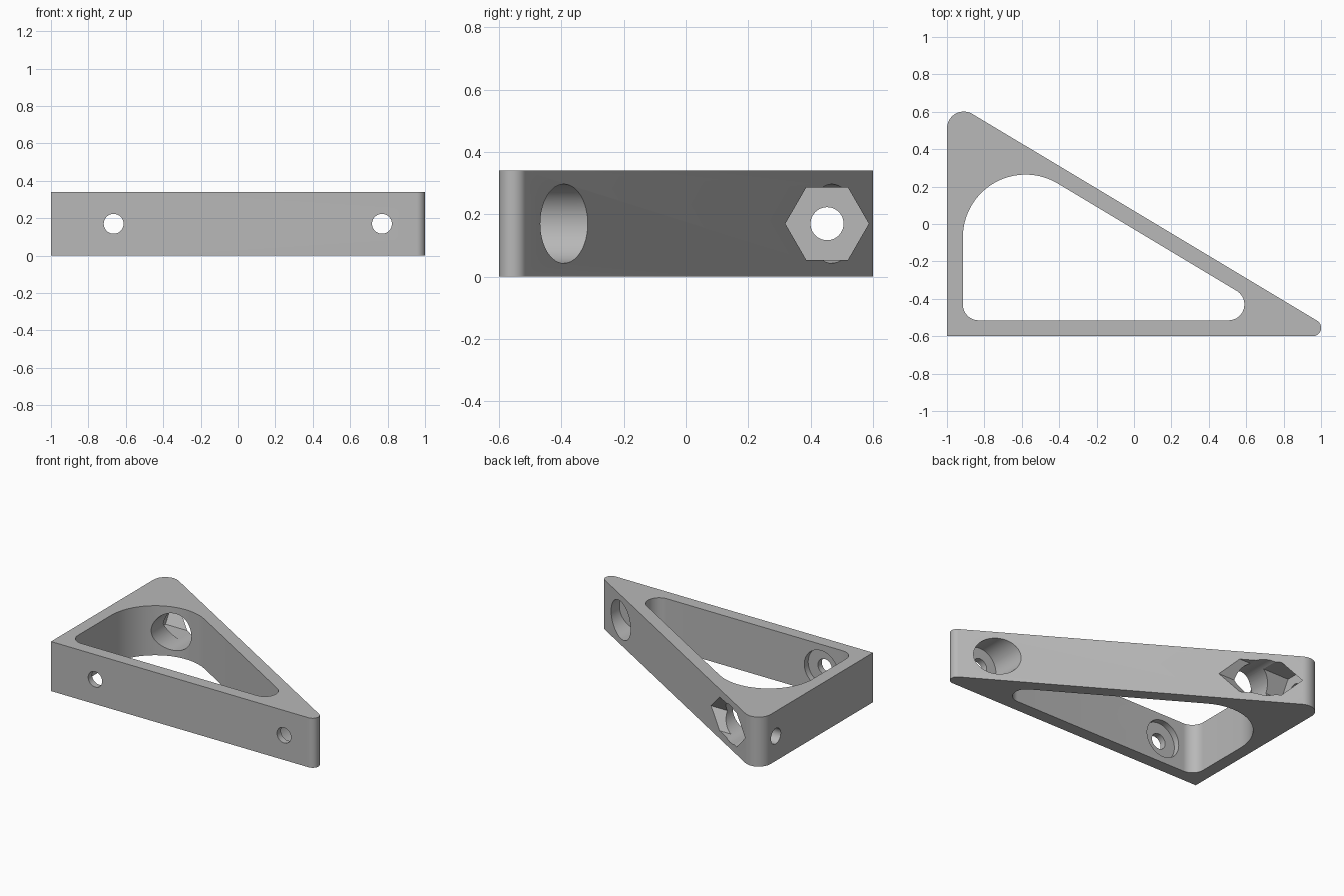
import bpy, bmesh, math
from mathutils import Matrix, Vector

cube = bpy.data.objects.get("Cube")
if cube:
    bpy.data.objects.remove(cube, do_unlink=True)

HEIGHT = 0.34
MID = HEIGHT / 2

grey = bpy.data.materials.new("light grey")
grey.use_nodes = True
grey.diffuse_color = (0.48, 0.48, 0.48, 1)
grey.node_tree.nodes["Principled BSDF"].inputs["Base Color"].default_value = (0.48, 0.48, 0.48, 1)


def rounded(corners, steps=20):
    """Counter-clockwise outline from (x, y, fillet radius) corners."""
    pts = []
    for i, (x, y, r) in enumerate(corners):
        p = Vector((x, y))
        if r == 0:
            pts.append(p)
            continue
        a = (Vector(corners[i - 1][:2]) - p).normalized()
        b = (Vector(corners[(i + 1) % len(corners)][:2]) - p).normalized()
        half = a.angle(b) / 2
        centre = p + (a + b).normalized() * r / math.sin(half)
        first = p + a * r / math.tan(half) - centre
        sweep = math.pi - 2 * half
        for k in range(steps + 1):
            pts.append(centre + Matrix.Rotation(sweep * k / steps, 2) @ first)
    return pts


def polygon(radius, sides):
    return [Vector((radius * math.cos(t), radius * math.sin(t)))
            for t in (2 * math.pi * i / sides for i in range(sides))]


def prism(name, outline, start, end, matrix=Matrix()):
    """Extrude an outline along local z, then place it."""
    bm = bmesh.new()
    base = bm.faces.new([bm.verts.new((p.x, p.y, start)) for p in outline])
    top = bmesh.ops.extrude_face_region(bm, geom=[base])["geom"]
    bmesh.ops.translate(bm, vec=(0, 0, end - start),
                        verts=[v for v in top if isinstance(v, bmesh.types.BMVert)])
    bm.transform(matrix)
    bmesh.ops.recalc_face_normals(bm, faces=bm.faces)
    mesh = bpy.data.meshes.new(name)
    bm.to_mesh(mesh)
    bm.free()
    mesh.materials.append(grey)
    obj = bpy.data.objects.new(name, mesh)
    bpy.context.collection.objects.link(obj)
    return obj


def along_x(y):
    return Matrix(((0, 0, 1, 0), (1, 0, 0, y), (0, 1, 0, MID), (0, 0, 0, 1)))


def along_y(x):
    return Matrix(((0, 1, 0, x), (0, 0, 1, 0), (1, 0, 0, MID), (0, 0, 0, 1)))


# Triangular body
bracket = prism("triangular_bracket",
                rounded([(-1, -0.6, 0), (1.117, -0.6, 0.0446), (-1, 0.67, 0.09)]), 0, HEIGHT)

# Central opening
cutters = [prism("opening_cutter",
                 rounded([(-0.915, -0.515, 0.085), (0.812, -0.515, 0.085), (-0.915, 0.521, 0.335)]),
                 -0.1, HEIGHT + 0.1)]

# Screw holes through the front wall, with wide access bores behind them
for x in (-0.665, 0.77):
    cutters.append(prism("access_bore_cutter", polygon(0.127, 64), -0.557, 0.9, along_y(x)))
    cutters.append(prism("screw_hole_cutter", polygon(0.053, 48), -0.8, -0.5, along_y(x)))

# Nut pocket and screw hole through the right wall
cutters.append(prism("nut_pocket_cutter", polygon(0.134, 6), -0.915, 0.2, along_x(0.453)))
cutters.append(prism("side_hole_cutter", polygon(0.053, 48), -1.2, -0.85, along_x(0.453)))

for cutter in cutters:
    cutter.hide_render = True
    mod = bracket.modifiers.new(cutter.name, "BOOLEAN")
    mod.operation = "DIFFERENCE"
    mod.solver = "EXACT"
    mod.object = cutter

# Bake the cuts and remove the cutters
graph = bpy.context.evaluated_depsgraph_get()
graph.update()
result = bpy.data.meshes.new_from_object(bracket.evaluated_get(graph))
bracket.modifiers.clear()
bracket.data = result
for cutter in cutters:
    bpy.data.objects.remove(cutter, do_unlink=True)

# Smooth curved walls, keep edges sharp
for obj in bpy.context.selected_objects:
    obj.select_set(False)
bracket.select_set(True)
bpy.context.view_layer.objects.active = bracket
bpy.ops.object.shade_smooth_by_angle(angle=math.radians(25))
